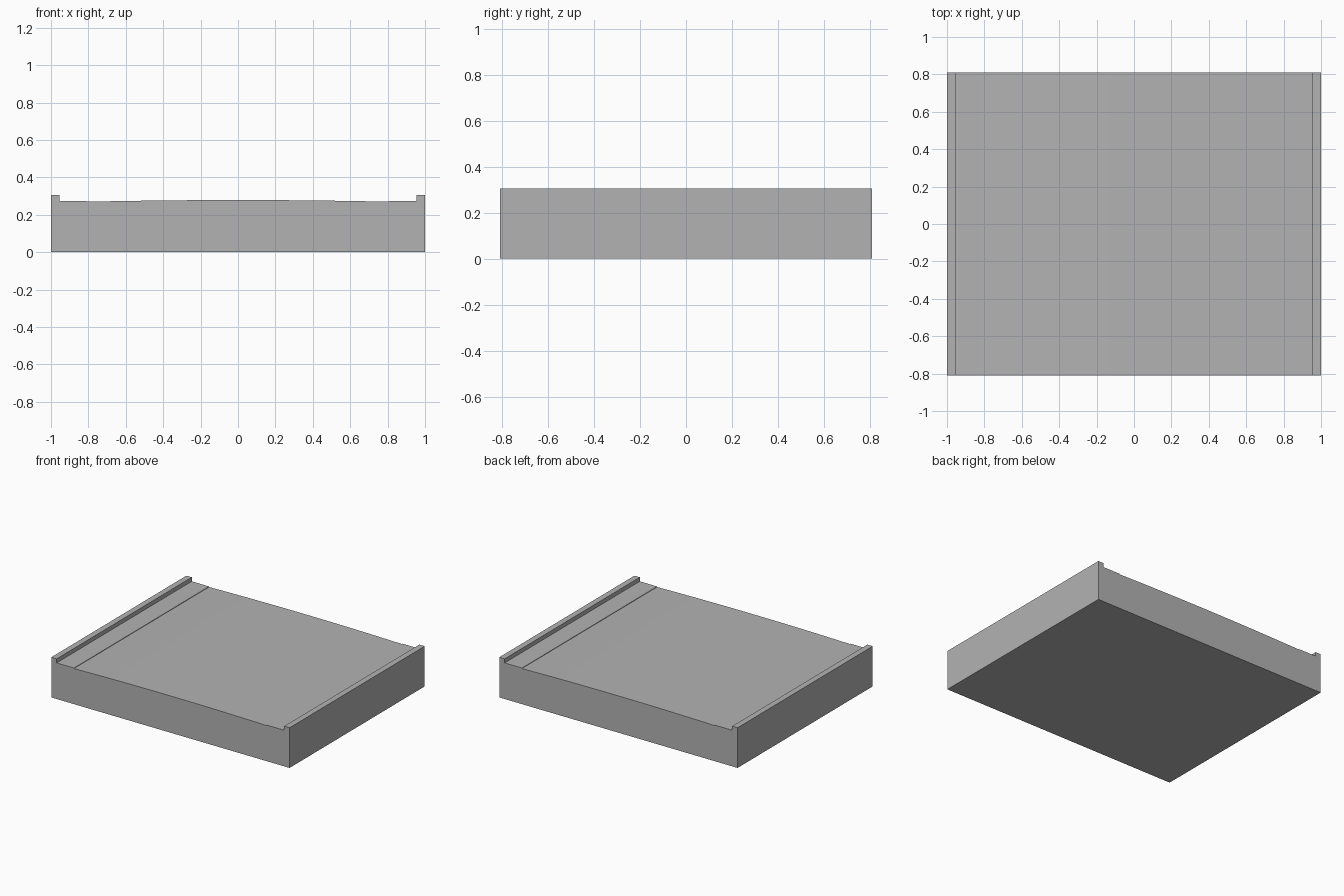
import bpy
import bmesh

cube = bpy.data.objects.get("Cube")
if cube:
    bpy.data.objects.remove(cube, do_unlink=True)

DEPTH = 0.81        # half length along y
CURB_X = 0.955      # inner face of the curb
ROAD_X = 0.81       # edge of the carriageway
CURB_Z, GUTTER_Z, ROAD_Z, CROWN = 0.305, 0.274, 0.27, 0.009
STEPS = 24

grey = bpy.data.materials.new("concrete_grey")
grey.use_nodes = True
colour = (0.45, 0.45, 0.45, 1)
grey.diffuse_color = colour
grey.node_tree.nodes["Principled BSDF"].inputs["Base Color"].default_value = colour

# Cross-section: base, curbs, gutters with a small lip, cambered road
side = [(1, 0), (1, CURB_Z), (CURB_X, CURB_Z), (CURB_X, GUTTER_Z), (ROAD_X, GUTTER_Z)]
road = []
for i in range(STEPS + 1):
    t = 1 - 2 * i / STEPS
    road.append((ROAD_X * t, ROAD_Z + CROWN * (1 - t * t)))
profile = side + road + [(-x, z) for x, z in reversed(side)]

# Extrude the section along the road
bm = bmesh.new()
section = bm.faces.new([bm.verts.new((x, -DEPTH, z)) for x, z in profile])
grown = bmesh.ops.extrude_face_region(bm, geom=[section], use_keep_orig=True)
moved = [g for g in grown["geom"] if isinstance(g, bmesh.types.BMVert)]
bmesh.ops.translate(bm, verts=moved, vec=(0, 2 * DEPTH, 0))
bmesh.ops.recalc_face_normals(bm, faces=bm.faces)

mesh = bpy.data.meshes.new("road_slab")
bm.to_mesh(mesh)
bm.free()
mesh.materials.append(grey)
slab = bpy.data.objects.new("road_slab", mesh)
bpy.context.collection.objects.link(slab)

# Smooth the camber, keep the curb edges sharp
bpy.ops.object.select_all(action="DESELECT")
slab.select_set(True)
bpy.context.view_layer.objects.active = slab
bpy.ops.object.shade_smooth_by_angle(angle=0.3)
